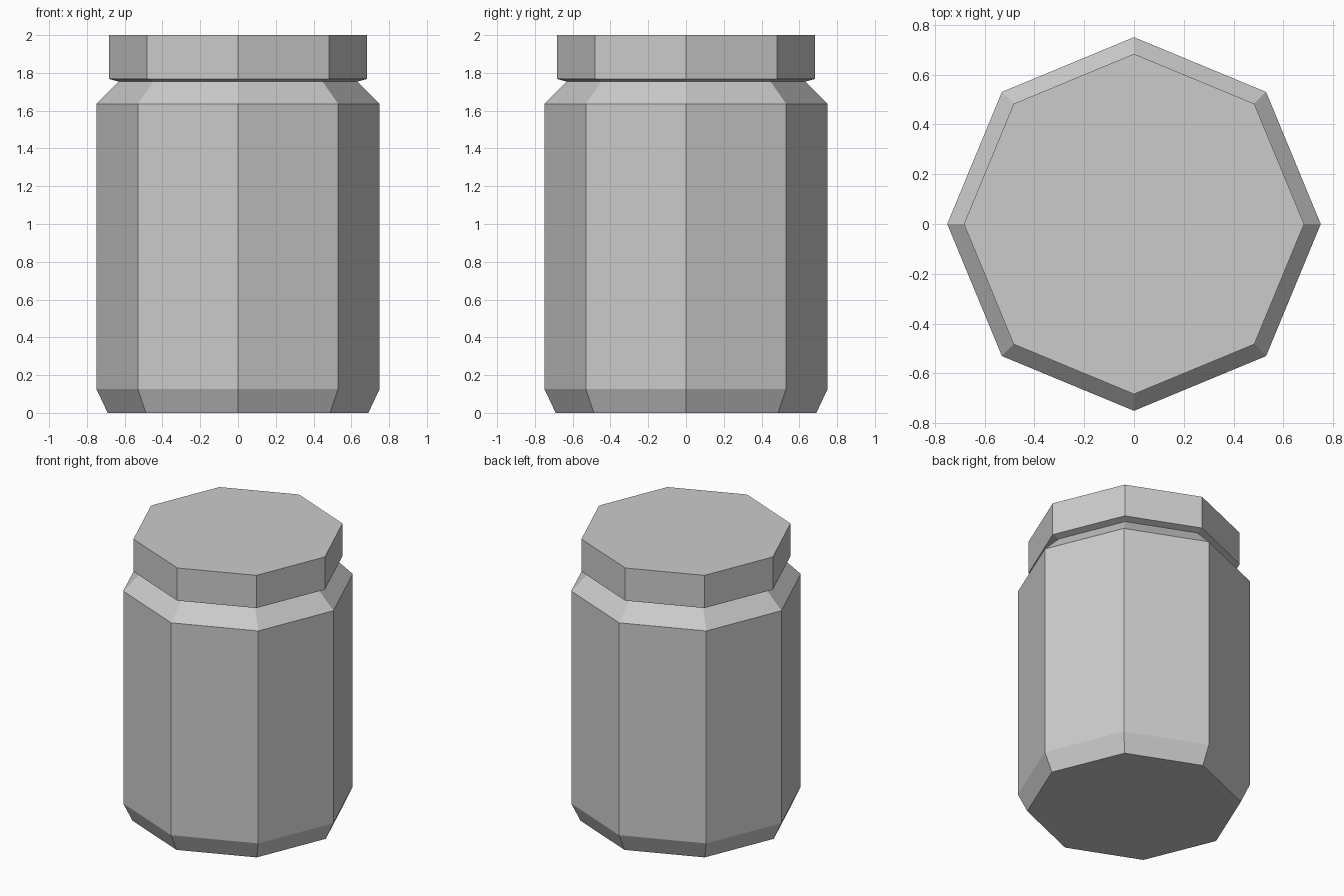
import bpy
import bmesh
from math import cos, sin, tau

SIDES = 8

cube = bpy.data.objects.get("Cube")
if cube:
    bpy.data.objects.remove(cube, do_unlink=True)

# Plain grey shared by the whole jar
grey = bpy.data.materials.new("plain_grey")
grey.use_nodes = True
color = (0.6, 0.6, 0.6, 1)
grey.diffuse_color = color
grey.node_tree.nodes["Principled BSDF"].inputs["Base Color"].default_value = color


def lathe(name, profile, cap_bottom=False, cap_top=False):
    """Turn a (radius, height) profile into a flat-faced octagonal part."""
    bm = bmesh.new()
    rings = [[bm.verts.new((r * cos(tau * i / SIDES), r * sin(tau * i / SIDES), z))
              for i in range(SIDES)] for r, z in profile]
    for low, high in zip(rings, rings[1:]):
        for i in range(SIDES):
            j = (i + 1) % SIDES
            bm.faces.new((low[i], low[j], high[j], high[i]))
    if cap_bottom:
        bm.faces.new(rings[0][::-1])
    if cap_top:
        bm.faces.new(rings[-1])
    mesh = bpy.data.meshes.new(name)
    bm.to_mesh(mesh)
    bm.free()
    mesh.materials.append(grey)
    obj = bpy.data.objects.new(name, mesh)
    bpy.context.collection.objects.link(obj)
    return obj


# Body: chamfered foot, straight wall, shoulder sloping in to the neck
NECK = (0.633, 1.754)
lathe("jar_body", [(0.69, 0), (0.75, 0.127), (0.75, 1.636), NECK], cap_bottom=True)

# Lid: slanted underside rising from the neck, straight rim, flat top
lathe("jar_lid", [NECK, (0.683, 1.768), (0.683, 2)], cap_top=True)
